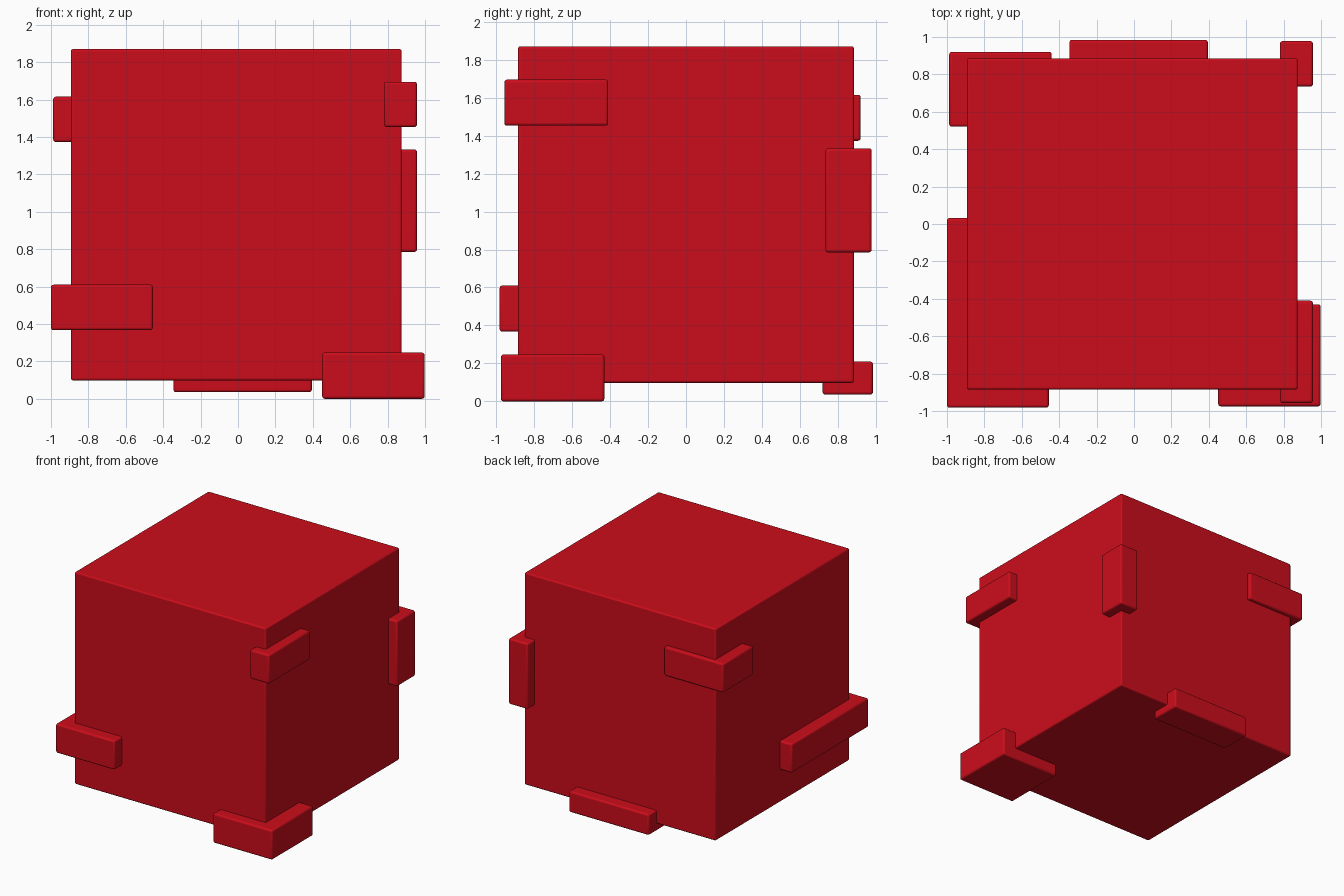
import bpy

if "Cube" in bpy.data.objects:
    bpy.data.objects.remove(bpy.data.objects["Cube"])

red = bpy.data.materials.new("red")
red.diffuse_color = (0.6, 0.004, 0.011, 1)
red.use_nodes = True
red.node_tree.nodes["Principled BSDF"].inputs["Base Color"].default_value = red.diffuse_color


def block(name, x, y, z, bevel=0.014):
    """Box from (min, max) ranges with softly rounded edges."""
    centre = [(r[0] + r[1]) / 2 for r in (x, y, z)]
    bpy.ops.mesh.primitive_cube_add(size=1, location=centre)
    ob = bpy.context.object
    ob.name = name
    ob.scale = [r[1] - r[0] for r in (x, y, z)]
    bpy.ops.object.transform_apply(location=False, rotation=False, scale=True)
    mod = ob.modifiers.new("rounded_edges", 'BEVEL')
    mod.width = bevel
    mod.segments = 3
    ob.data.materials.append(red)
    bpy.ops.object.shade_smooth_by_angle()
    return ob


# Large cube body
block("cube_body", (-0.893, 0.875), (-0.885, 0.885), (0.098, 1.87), 0.012)

# Small blocks set into the edges and corners
block("front_left_block", (-1.0, -0.455), (-0.982, 0.032), (0.367, 0.61))
block("front_right_base_block", (0.45, 0.998), (-0.975, -0.43), (0.0, 0.247))
block("front_right_upper_block", (0.78, 0.957), (-0.957, -0.41), (1.453, 1.695))
block("back_right_block", (0.78, 0.957), (0.735, 0.978), (0.785, 1.333))
block("back_left_block", (-0.988, -0.44), (0.52, 0.92), (1.373, 1.615))
block("back_base_block", (-0.345, 0.395), (0.72, 0.985), (0.035, 0.21))
